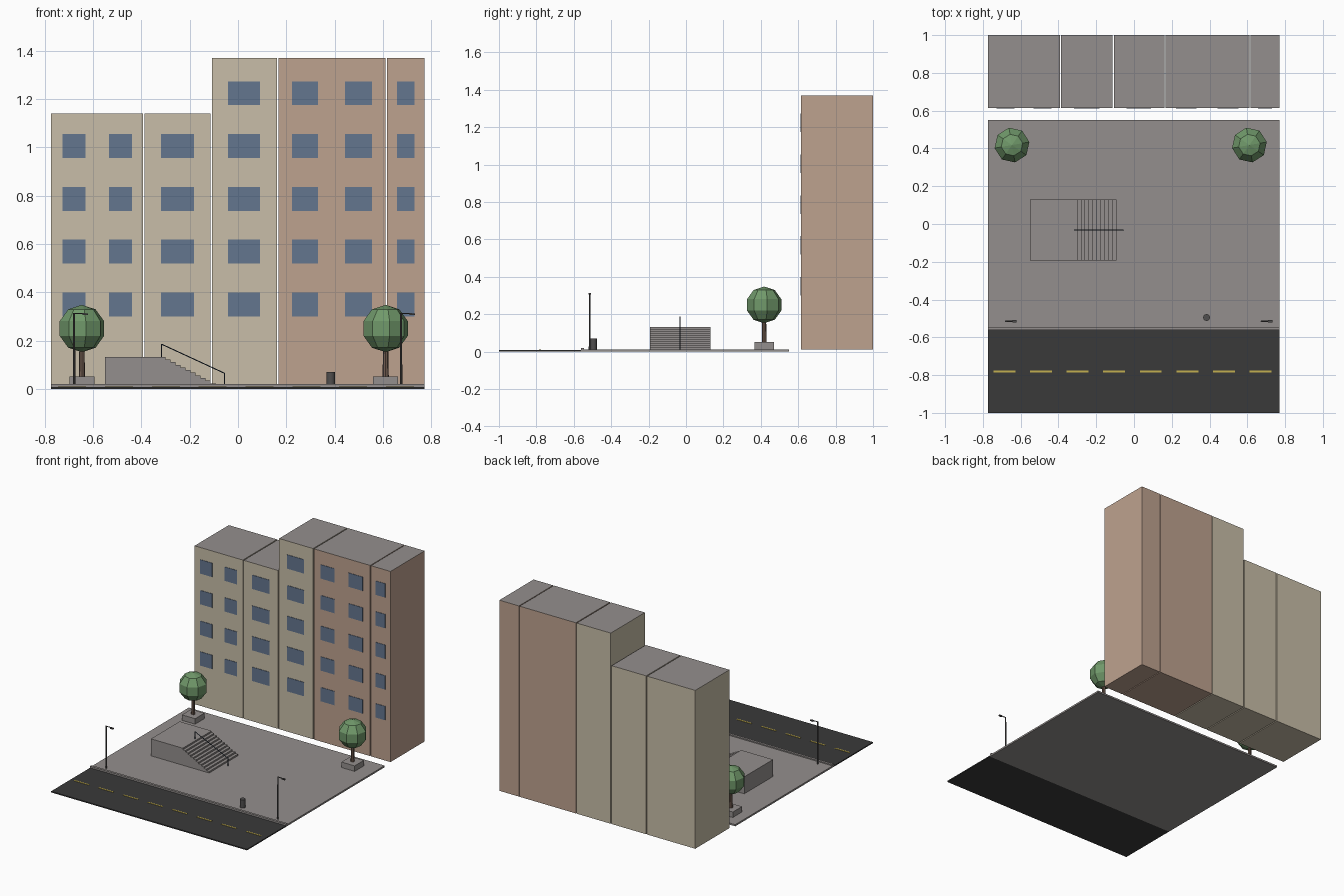
import bpy, bmesh, math
from mathutils import Vector, Matrix

if "Cube" in bpy.data.objects:
    bpy.data.objects.remove(bpy.data.objects["Cube"], do_unlink=True)


def material(name, r, g, b):
    # sRGB 0-255 to linear
    lin = [((c / 255 + 0.055) / 1.055) ** 2.4 for c in (r, g, b)] + [1.0]
    m = bpy.data.materials.new(name)
    m.use_nodes = True
    m.diffuse_color = lin
    m.node_tree.nodes["Principled BSDF"].inputs["Base Color"].default_value = lin
    return m


BEIGE = material("beige plaster", 200, 190, 168)
BRICK = material("terracotta plaster", 190, 162, 143)
GREY = material("grey concrete", 148, 143, 141)
ASPHALT = material("asphalt", 58, 58, 58)
YELLOW = material("yellow paint", 196, 176, 80)
GLASS = material("blue window", 100, 118, 143)
LEAF = material("green leaves", 112, 152, 106)
BARK = material("brown bark", 112, 92, 80)
METAL = material("dark metal", 80, 78, 78)
RAIL = material("blue grey metal", 52, 66, 84)


def finish(name, bm, *mats):
    me = bpy.data.meshes.new(name)
    bmesh.ops.recalc_face_normals(bm, faces=bm.faces)
    bm.to_mesh(me)
    bm.free()
    ob = bpy.data.objects.new(name, me)
    bpy.context.collection.objects.link(ob)
    for m in mats:
        me.materials.append(m)
    return ob


def add_box(bm, x0, x1, y0, y1, z0, z1):
    mat = Matrix.Translation(((x0 + x1) / 2, (y0 + y1) / 2, (z0 + z1) / 2))
    mat = mat @ Matrix.Diagonal((x1 - x0, y1 - y0, z1 - z0, 1))
    bmesh.ops.create_cube(bm, size=1, matrix=mat)


def add_rod(bm, a, b, r, sides=8, r2=None):
    a, b = Vector(a), Vector(b)
    d = b - a
    rot = Vector((0, 0, 1)).rotation_difference(d).to_matrix().to_4x4()
    bmesh.ops.create_cone(bm, cap_ends=True, segments=sides, radius1=r,
                          radius2=r if r2 is None else r2, depth=d.length,
                          matrix=Matrix.Translation((a + b) / 2) @ rot)


def box(name, mat, *dims):
    bm = bmesh.new()
    add_box(bm, *dims)
    return finish(name, bm, mat)


X0, X1 = -0.773, 0.771
GROUND = 0.012

# Ground: road, kerb and pavement
box("road", ASPHALT, X0, X1, -1.0, -0.562, 0, 0.008)
box("kerb", GREY, X0, X1, -0.562, -0.545, 0, 0.02)
box("pavement", GREY, X0, X1, -0.545, 0.55, 0, GROUND)

# Centre line dashes
bm = bmesh.new()
for i in range(8):
    x = -0.744 + i * 0.1937
    add_box(bm, x, x + 0.116, -0.786, -0.776, 0.007, 0.011)
finish("road_dashes", bm, YELLOW)

# Buildings: name, wall, x range, height, floors, window x ranges
FRONT = 0.615
buildings = [
    ("building_a", BEIGE, X0, -0.393, 1.14, 4, [(-0.727, -0.632), (-0.533, -0.438)]),
    ("building_b", BEIGE, -0.386, -0.114, 1.14, 4, [(-0.318, -0.182)]),
    ("building_c", BEIGE, -0.107, 0.161, 1.37, 5, [(-0.041, 0.091)]),
    ("building_d", BRICK, 0.168, 0.611, 1.37, 5, [(0.223, 0.331), (0.442, 0.554)]),
    ("building_e", BRICK, 0.617, X1, 1.37, 5, [(0.657, 0.731)]),
]
for name, wall, a, b, top, floors, cols in buildings:
    ob = box(name, wall, a, b, FRONT, 1.0, GROUND, top)
    ob.data.materials.append(GREY)
    for p in ob.data.polygons:      # grey flat roof
        p.material_index = 1 if p.normal.z > 0.5 else 0
    bm = bmesh.new()
    for f in range(floors):
        z = 0.30 + f * 0.2185
        for wa, wb in cols:
            add_box(bm, wa, wb, FRONT - 0.003, FRONT + 0.003, z, z + 0.099)
    finish(name + "_windows", bm, GLASS)

# Raised platform with a flight of steps, extruded from its side profile
STEPS, TOP = 10, 0.133
rise, tread = (TOP - GROUND) / (STEPS + 1), 0.0208
profile = [(-0.551, GROUND), (-0.551, TOP)]
for i in range(STEPS + 1):
    x, z = -0.30 + i * tread, TOP - i * rise
    profile += [(x, z), (x, z - rise)]
bm = bmesh.new()
face = bm.faces.new([bm.verts.new((x, -0.193, z)) for x, z in profile])
ext = bmesh.ops.extrude_face_region(bm, geom=[face])
bmesh.ops.translate(bm, vec=(0, 0.324, 0),
                    verts=[v for v in ext["geom"] if isinstance(v, bmesh.types.BMVert)])
finish("platform_steps", bm, GREY)

# Handrail down the middle of the steps
bm = bmesh.new()
y = -0.032
add_rod(bm, (-0.316, y, 0.185), (-0.056, y, 0.065), 0.0025, 6)
add_rod(bm, (-0.316, y, TOP), (-0.316, y, 0.186), 0.0025, 6)
add_rod(bm, (-0.056, y, GROUND), (-0.056, y, 0.066), 0.0025, 6)
finish("handrail", bm, RAIL)

# Trees in square planters
for side, x in (("right", -0.646), ("left", 0.611)):
    y = 0.418
    box(side + "_planter", GREY, x - 0.052, x + 0.052, y - 0.052, y + 0.052, GROUND, 0.051)
    bm = bmesh.new()
    add_rod(bm, (x, y, 0.05), (x, y, 0.2), 0.013, 8, 0.010)
    finish(side + "_trunk", bm, BARK)
    bm = bmesh.new()
    bmesh.ops.create_uvsphere(bm, u_segments=8, v_segments=5, radius=0.098,
                              matrix=Matrix.Translation((x, y, 0.25))
                              @ Matrix.Rotation(math.radians(10), 4, "Z"))
    finish(side + "_canopy", bm, LEAF)

# Street lamps with a short arm and a lamp head
for side, x in (("right", -0.678), ("left", 0.675)):
    y = -0.515
    bm = bmesh.new()
    add_rod(bm, (x, y, GROUND), (x, y, 0.314), 0.005, 8, 0.004)
    add_rod(bm, (x, y, 0.312), (x + 0.046, y, 0.312), 0.003, 6)
    add_box(bm, x + 0.034, x + 0.057, y - 0.006, y + 0.006, 0.305, 0.313)
    finish(side + "_street_lamp", bm, METAL)

# Litter bin
bm = bmesh.new()
add_rod(bm, (0.384, -0.495, GROUND), (0.384, -0.495, 0.071), 0.018, 16)
bin_ob = finish("litter_bin", bm, METAL)
bpy.ops.object.select_all(action="DESELECT")
bin_ob.select_set(True)
bpy.context.view_layer.objects.active = bin_ob
bpy.ops.object.shade_smooth_by_angle(angle=math.radians(35))
